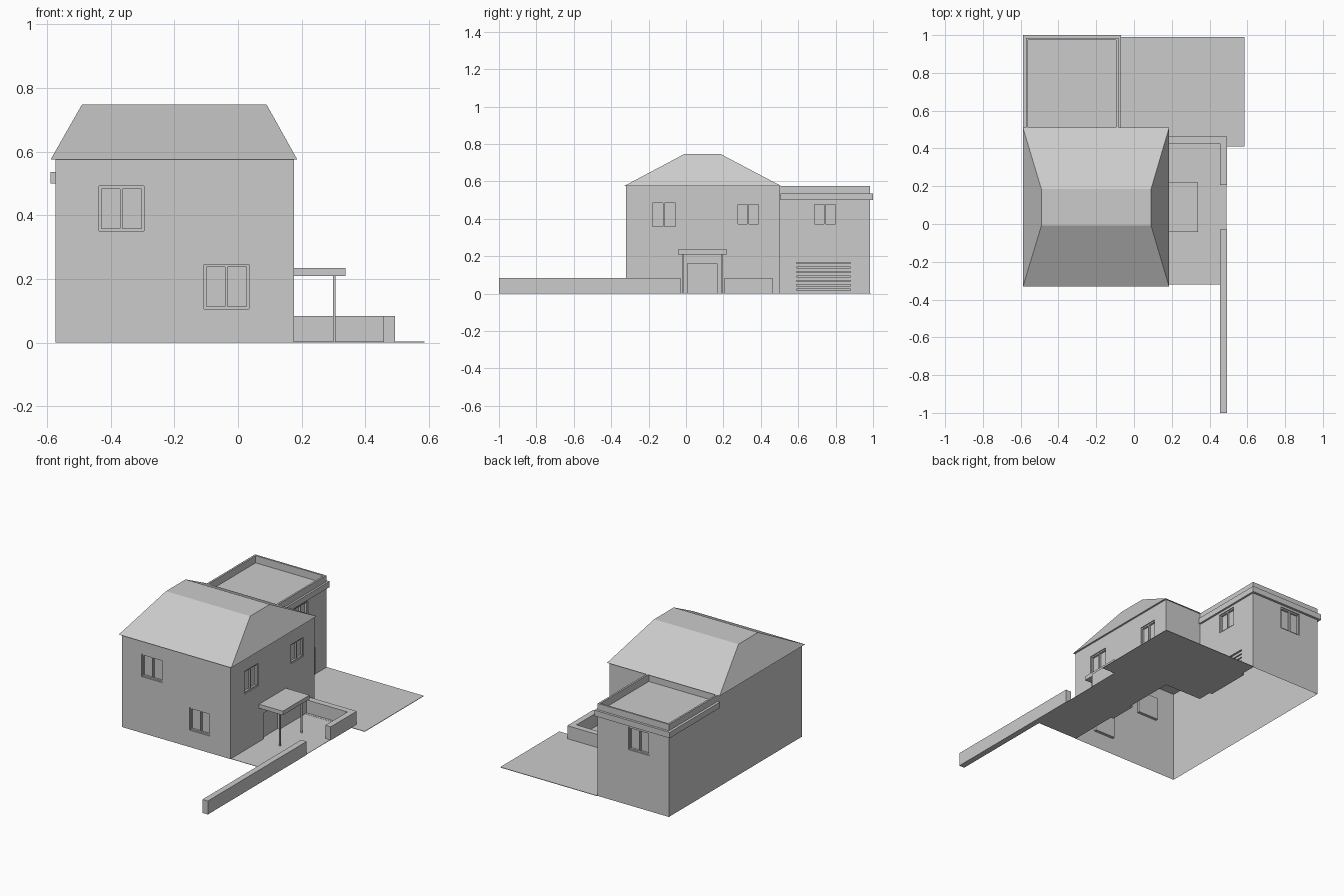
import bpy, bmesh
from mathutils import Vector

if "Cube" in bpy.data.objects:
    bpy.data.objects.remove(bpy.data.objects["Cube"])

grey = bpy.data.materials.new("plain grey")
grey.diffuse_color = (0.6, 0.6, 0.6, 1)
grey.use_nodes = True
grey.node_tree.nodes["Principled BSDF"].inputs["Base Color"].default_value = grey.diffuse_color
Z = Vector((0, 0, 1))


def finish(name, bm):
    me = bpy.data.meshes.new(name)
    bm.to_mesh(me)
    bm.free()
    me.materials.append(grey)
    ob = bpy.data.objects.new(name, me)
    bpy.context.collection.objects.link(ob)
    return ob


def boxes(name, pairs):
    """One object made of axis-aligned boxes given by opposite corners."""
    bm = bmesh.new()
    for a, b in pairs:
        a, b = Vector(a), Vector(b)
        vs = bmesh.ops.create_cube(bm, size=1)["verts"]
        for v in vs:
            v.co = [(a[i] + b[i]) / 2 + v.co[i] * abs(b[i] - a[i]) for i in range(3)]
    return finish(name, bm)


def wall(name, start, end, z0, z1, openings=()):
    """Wall sheet seen from outside, left to right, with recessed openings.
    An opening is (kind, u0, u1, z0, z1), u measured from the start corner."""
    o, e = Vector((*start, 0)), Vector((*end, 0))
    U = (e - o).normalized()
    N = U.cross(Z)
    P = lambda u, z, d=0: o + U * u + Z * z + N * d
    bm = bmesh.new()
    face = lambda *ps: bm.faces.new([bm.verts.new(p) for p in ps])
    us = sorted({0, (e - o).length, *[k for q in openings for k in q[1:3]]})
    zs = sorted({z0, z1, *[k for q in openings for k in q[3:5]]})
    for a, b in zip(us, us[1:]):
        for c, d in zip(zs, zs[1:]):
            mu, mz = (a + b) / 2, (c + d) / 2
            if not any(q[1] < mu < q[2] and q[3] < mz < q[4] for q in openings):
                face(P(a, c), P(b, c), P(b, d), P(a, d))
    for n, (kind, a, b, c, d) in enumerate(openings):
        r = -0.018
        ring = [(a, c), (b, c), (b, d), (a, d)]
        for p, q in zip(ring, ring[1:] + ring[:1]):
            face(P(*p), P(*q), P(*q, r), P(*p, r))
        face(*[P(*p, r) for p in ring])
        t, parts = 0.008, []
        if kind == "window":
            m = (a + b) / 2
            bars = [(a, a + t, c, d), (b - t, b, c, d), (m - t / 2, m + t / 2, c, d),
                    (a, b, c, c + t), (a, b, d - t, d)]
            parts = [(P(i, k, r), P(j, l, -0.006)) for i, j, k, l in bars]
        elif kind == "garage":
            h = (d - c) / 7
            parts = [(P(a, c + i * h, r), P(b, c + i * h + h * 0.72, -0.004)) for i in range(7)]
        elif kind == "door":
            parts = [(P(a, c, r), P(a + t, d, -0.004)), (P(b - t, c, r), P(b, d, -0.004)),
                     (P(a, d - t, r), P(b, d, -0.004))]
        if parts:
            boxes(f"{name}_{kind}_{n}", parts)
    bmesh.ops.remove_doubles(bm, verts=bm.verts, dist=1e-5)
    finish(name, bm)


# Main house and extension outline
L, R, E = -0.572, 0.175, -0.082
F, B, X = -0.322, 0.5, 0.985
H, DECK = 0.575, 0.53

wall("front_wall", (L, F), (R, F), 0, H,
     [("window", 0.135, 0.277, 0.35, 0.491), ("window", 0.465, 0.606, 0.105, 0.246)])
wall("right_wall", (R, F), (R, B), 0, H,
     [("window", 0.135, 0.273, 0.352, 0.493), ("window", 0.592, 0.718, 0.365, 0.485),
      ("door", 0.322, 0.495, 0, 0.168)])
wall("rear_wall", (R, B), (E, B), 0, H)
wall("rear_upper_wall", (E, B), (L, B), DECK, H)
wall("left_wall", (L, X), (L, F), 0, H)
wall("extension_right_wall", (E, B), (E, X), 0, H,
     [("window", 0.178, 0.306, 0.365, 0.485), ("garage", 0.09, 0.38, 0, 0.167)])
wall("extension_rear_wall", (E, X), (L, X), 0, H, [("window", 0.213, 0.355, 0.345, 0.486)])

# Flat-topped hip roof
bm = bmesh.new()
rings = [[(-0.588, -0.332, H), (0.186, -0.332, H), (0.186, 0.51, H), (-0.588, 0.51, H)],
         [(-0.49, -0.008, 0.747), (0.09, -0.008, 0.747),
          (0.09, 0.184, 0.747), (-0.49, 0.184, 0.747)]]
low, top = [[bm.verts.new(p) for p in r] for r in rings]
bm.faces.new(top)
bm.faces.new(low[::-1])
for i in range(4):
    j = (i + 1) % 4
    bm.faces.new((low[i], low[j], top[j], top[i]))
finish("hip_roof", bm)

# Extension flat roof, parapet and cornice band
boxes("extension_roof", [((L + 0.002, B, DECK - 0.006), (E - 0.002, X - 0.002, DECK))])
boxes("parapet", [((L + 0.001, B, DECK), (L + 0.012, X - 0.001, H)),
                  ((E - 0.012, B, DECK), (E - 0.001, X - 0.001, H)),
                  ((L + 0.012, X - 0.012, DECK), (E - 0.012, X - 0.001, H))])
boxes("cornice_band", [((-0.588, 0.505, 0.5), (L, 1.0, 0.536)),
                       ((E, 0.505, 0.5), (-0.07, 1.0, 0.536)),
                       ((L, X, 0.5), (E, 1.0, 0.536))])

# Porch canopy on two posts
boxes("porch_canopy", [((R, -0.042, 0.21), (0.338, 0.22, 0.235))])
boxes("porch_posts", [((0.298, y, 0), (0.306, y + 0.008, 0.21)) for y in (-0.022, 0.19)])

# Garden walls
boxes("garden_wall", [((0.456, -1.0, 0), (0.493, -0.03, 0.084)),
                      ((0.456, 0.207, 0), (0.493, 0.425, 0.084)),
                      ((R, 0.425, 0), (0.493, 0.463, 0.084))])

# Paving sheets
boxes("porch_paving", [((R, F + 0.002, 0), (0.49, 0.44, 0.002))])
boxes("driveway", [((E, B, 0), (0.585, 0.99, 0.003)),
                   ((R, 0.41, 0), (0.585, B, 0.003))])
